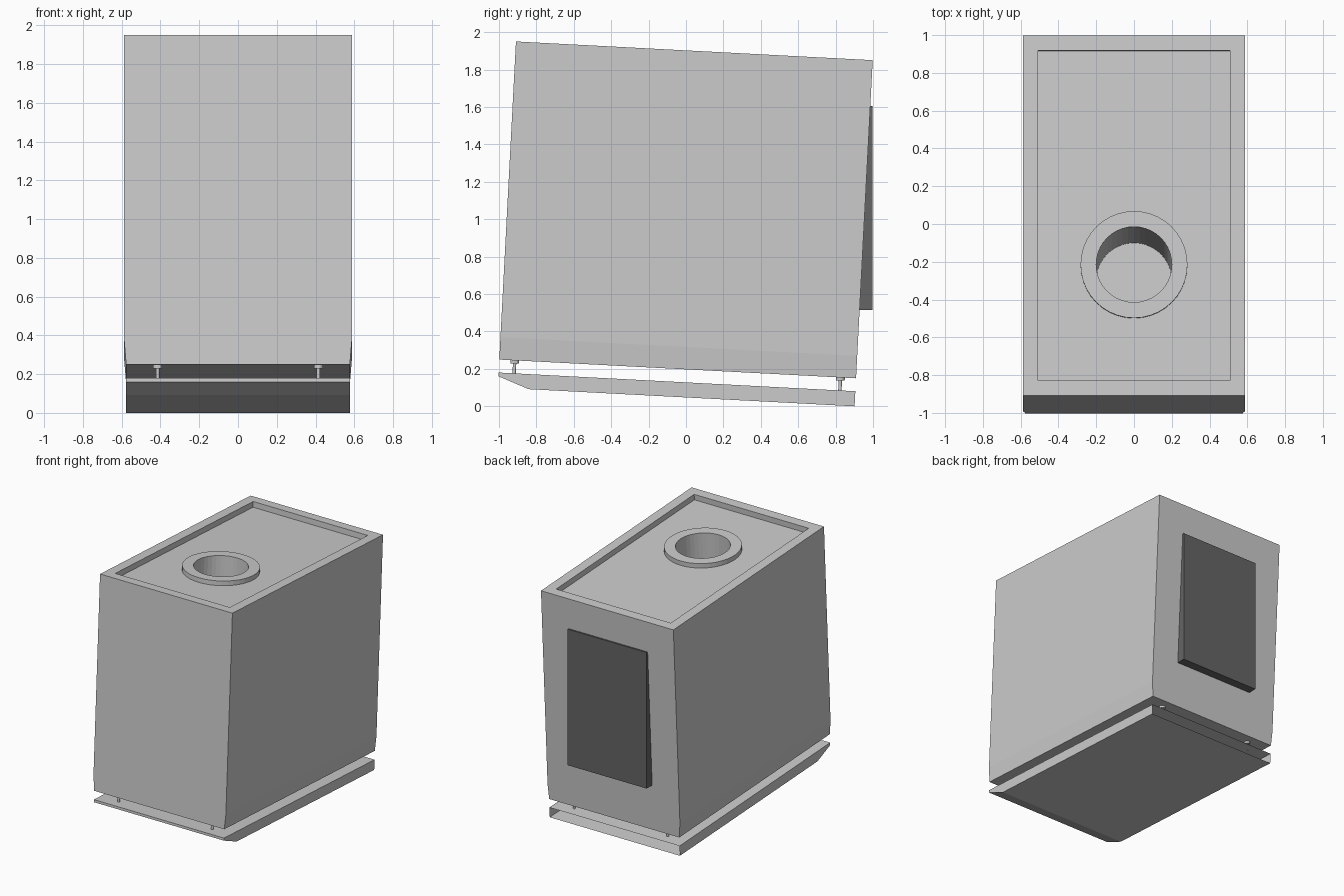
import bpy, bmesh, math
from mathutils import Matrix, Vector

if "Cube" in bpy.data.objects:
    bpy.data.objects.remove(bpy.data.objects["Cube"])

# The whole cabinet leans back three degrees
TILT = Matrix.Translation((0, 0, 1.05)) @ Matrix.Rotation(math.radians(-3), 4, 'X')


def finish(bm, name, matrix):
    bmesh.ops.recalc_face_normals(bm, faces=bm.faces)
    bm.transform(matrix)
    mesh = bpy.data.meshes.new(name)
    bm.to_mesh(mesh)
    bm.free()
    obj = bpy.data.objects.new(name, mesh)
    bpy.context.collection.objects.link(obj)
    return obj


def prism(name, profile, lo, hi, axis, matrix=TILT):
    """Extrude a closed 2D profile along X or Y."""
    bm = bmesh.new()
    place = (lambda a, b, t: (t, a, b)) if axis == 'X' else (lambda a, b, t: (a, t, b))
    face = bm.faces.new([bm.verts.new(place(a, b, lo)) for a, b in profile])
    ext = bmesh.ops.extrude_face_region(bm, geom=[face])['geom']
    verts = [g for g in ext if isinstance(g, bmesh.types.BMVert)]
    bmesh.ops.translate(bm, verts=verts, vec=Vector(place(0, 0, hi - lo)))
    return finish(bm, name, matrix)


def cylinder(name, x, y, z0, z1, r, sides):
    bm = bmesh.new()
    bmesh.ops.create_cone(bm, cap_ends=True, segments=sides, radius1=r, radius2=r,
                          depth=z1 - z0, matrix=Matrix.Translation((x, y, (z0 + z1) / 2)))
    return finish(bm, name, TILT)


def cut(obj, cutter):
    mod = obj.modifiers.new("cut", 'BOOLEAN')
    mod.operation = 'DIFFERENCE'
    mod.solver = 'EXACT'
    mod.object = cutter
    bpy.context.view_layer.objects.active = obj
    bpy.ops.object.modifier_apply(modifier=mod.name)


def paint(obj, value):
    mat = bpy.data.materials.new(obj.name + "_colour")
    mat.diffuse_color = (value, value, value, 1)
    mat.use_nodes = True
    mat.node_tree.nodes["Principled BSDF"].inputs["Base Color"].default_value = mat.diffuse_color
    obj.data.materials.append(mat)


W, WB, L, H = 0.587, 0.577, 0.955, 0.8515

# Cabinet with slightly tapered lower sides
cabinet = prism("cabinet", [(-WB, -H), (WB, -H), (W, -H + 0.12), (W, H),
                            (-W, H), (-W, -H + 0.12)], -L, L, 'Y')

# Raised collar around the port
collar = cylinder("port_collar", 0, -0.259, 0.80, 0.843, 0.283, 40)

# Cutters: shallow top recess and deep round port
recess = prism("recess_cutter", [(-0.508, 0.8065), (0.508, 0.8065), (0.508, 1), (-0.508, 1)],
               -0.875, 0.875, 'Y')
port = cylinder("port_cutter", 0, -0.259, -0.78, 1.1, 0.2, 40)
cut(cabinet, recess)
cut(cabinet, port)
cut(collar, port)
for helper in (recess, port):
    bpy.data.objects.remove(helper)

# Base plate with bevelled front and open back
plate = prism("base_plate", [(-L, -0.921), (-L, -0.941), (-0.79, -1.0014),
                             (L, -1.0014), (L, -0.921)], -WB, WB, 'X')
bm = bmesh.new()
bm.from_mesh(plate.data)
back = max(bm.faces, key=lambda f: f.calc_center_median().y)
bmesh.ops.delete(bm, geom=[back], context='FACES_ONLY')
bm.to_mesh(plate.data)
bm.free()
paint(plate, 0.7)

# Four spacer pins between plate and cabinet
for row, y in (("front", -0.872), ("back", 0.872)):
    for side, x in (("left", -0.415), ("right", 0.415)):
        cylinder(f"{row}_{side}_pin", x, y, -0.922, -H, 0.009, 12)
        cylinder(f"{row}_{side}_pin_cap", x, y, -0.868, -H + 0.002, 0.023, 12)

# Upright black wedge panel on the back
panel = prism("back_panel", [(0.91, 0.515), (0.998, 0.515), (0.998, 1.605), (0.96, 1.605)],
              -0.35, 0.35, 'X', Matrix.Identity(4))
paint(panel, 0.13)
